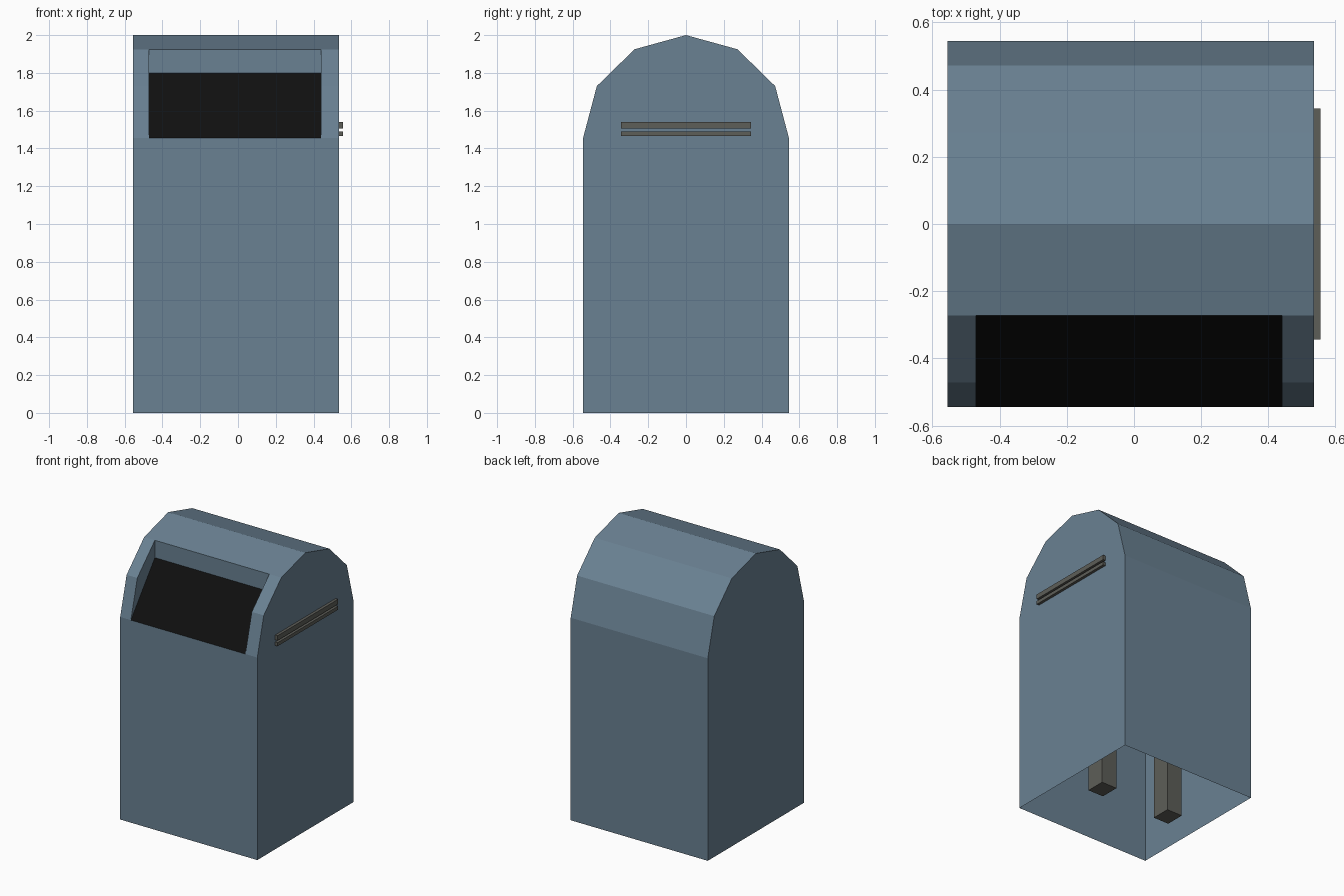
import bpy, bmesh

if "Cube" in bpy.data.objects:
    bpy.data.objects.remove(bpy.data.objects["Cube"])

def material(name, rgb):
    m = bpy.data.materials.new(name)
    m.diffuse_color = (*rgb, 1)
    m.use_nodes = True
    m.node_tree.nodes["Principled BSDF"].inputs["Base Color"].default_value = m.diffuse_color
    return m

BLUE = material("slate_blue", (0.144, 0.220, 0.290))
GREY = material("dark_grey", (0.110, 0.112, 0.098))
BLACK = material("black", (0.005, 0.005, 0.005))

# Main dimensions
X0, X1 = -0.555, 0.535      # body sides
OX0, OX1 = -0.47, 0.44      # opening sides
CX = (X0 + X1) / 2
ARCH = [(-0.545, 1.455), (-0.472, 1.73), (-0.2725, 1.925), (0, 2.0),
        (0.2725, 1.925), (0.472, 1.73), (0.545, 1.455)]
LIP, BEND, HEAD = ARCH[:3]
CHUTE_TOP = (HEAD[0], 1.80)

def sheet(name, mat, faces):
    """Open sheet-metal part from a list of polygons."""
    bm = bmesh.new()
    for pts in faces:
        bm.faces.new([bm.verts.new(p) for p in pts])
    bmesh.ops.remove_doubles(bm, verts=bm.verts, dist=1e-5)
    me = bpy.data.meshes.new(name)
    bm.to_mesh(me)
    bm.free()
    me.materials.append(mat)
    ob = bpy.data.objects.new(name, me)
    bpy.context.collection.objects.link(ob)
    return ob

def strip(a, b, x0, x1):
    """Quad across x between two (y, z) profile points, facing outward."""
    return [(x0, *a), (x0, *b), (x1, *b), (x1, *a)][::-1]

def side(profile, x):
    return [(x, y, z) for y, z in profile]

def box(name, mat, lo, hi):
    c = [(a + b) / 2 for a, b in zip(lo, hi)]
    bpy.ops.mesh.primitive_cube_add(size=1, location=c)
    ob = bpy.context.object
    ob.name = name
    ob.scale = [b - a for a, b in zip(lo, hi)]
    ob.data.materials.append(mat)

# Body shell: open underneath, arched roof, gap left for the front opening
profile = [(-0.545, 0)] + ARCH + [(0.545, 0)]
shell = [side(profile, X0), side(profile[::-1], X1)]
for a, b in zip(profile, profile[1:]):
    if a in (LIP, BEND):
        shell += [strip(a, b, X0, OX0), strip(a, b, OX1, X1)]
    else:
        shell.append(strip(a, b, X0, X1))
sheet("body_shell", BLUE, shell)

# Recess cheeks and the upright panel under the roof edge
cheek = [LIP, BEND, HEAD, CHUTE_TOP]
sheet("opening_surround", BLUE, [
    side(cheek[::-1], OX0), side(cheek, OX1),
    strip(CHUTE_TOP, HEAD, OX0, OX1)])

# Sloping chute inside the opening
sheet("chute", BLACK, [strip(LIP, CHUTE_TOP, OX0, OX1)])

# Two slats on the right side
for i, (z0, z1) in enumerate([(1.465, 1.49), (1.505, 1.54)]):
    box(f"side_slat_{i + 1}", GREY, (X1, -0.343, z0), (0.555, 0.343, z1))

# Two inner posts
for label, s in (("left", -1), ("right", 1)):
    x = CX + s * 0.283
    box(f"{label}_post", GREY, (x - 0.062, -0.07, 0), (x + 0.062, 0.07, 1.4))
